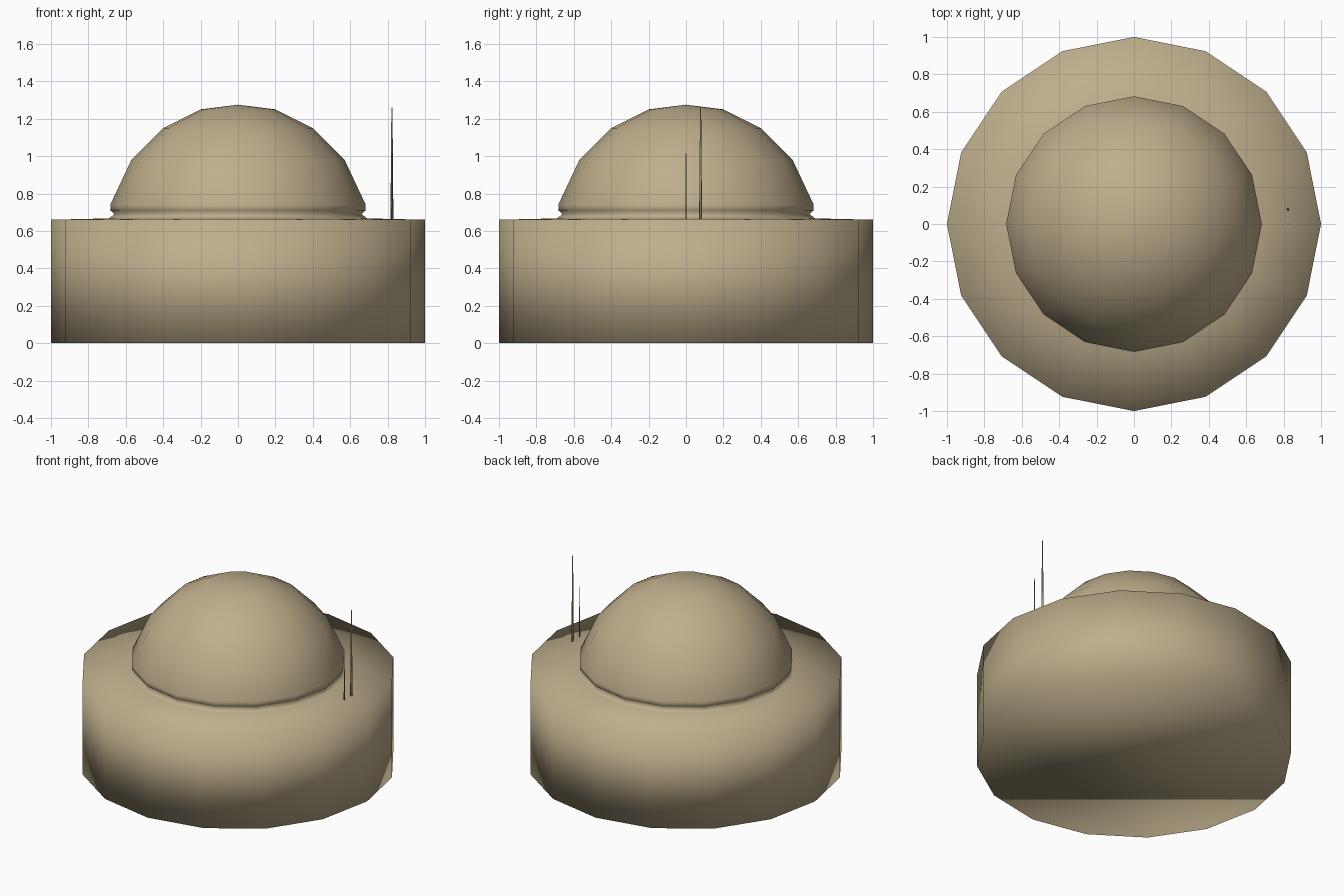
import bpy, bmesh, math

if "Cube" in bpy.data.objects:
    bpy.data.objects.remove(bpy.data.objects["Cube"])

SIDES = 16

tan = bpy.data.materials.new("tan")
tan.diffuse_color = (0.515, 0.423, 0.262, 1)
tan.use_nodes = True
tan.node_tree.nodes["Principled BSDF"].inputs["Base Color"].default_value = tan.diffuse_color


def lathe(name, profile, sides, cx=0.0, cy=0.0):
    """Revolve (radius, z) points from bottom to top; radius 0 makes a pole."""
    bm = bmesh.new()
    rings = []
    for r, z in profile:
        if r == 0:
            rings.append([bm.verts.new((cx, cy, z))])
        else:
            rings.append([bm.verts.new((cx + r * math.cos(2 * math.pi * i / sides),
                                        cy + r * math.sin(2 * math.pi * i / sides), z))
                          for i in range(sides)])
    bm.faces.new(rings[0][::-1])
    for a, b in zip(rings, rings[1:]):
        for i in range(sides):
            j = (i + 1) % sides
            if len(b) == 1:
                bm.faces.new((a[i], a[j], b[0]))
            else:
                bm.faces.new((a[i], a[j], b[j], b[i]))
    if len(rings[-1]) > 1:
        bm.faces.new(rings[-1])
    for f in bm.faces:
        f.smooth = True
    mesh = bpy.data.meshes.new(name)
    bm.to_mesh(mesh)
    bm.free()
    mesh.materials.append(tan)
    ob = bpy.data.objects.new(name, mesh)
    bpy.context.collection.objects.link(ob)
    return ob


# Drum base and dome in one smooth skin, with a narrow groove under the dome
lathe("domed_drum", [(1.0, 0.0), (1.0, 0.66), (0.69, 0.667), (0.66, 0.69),
                     (0.683, 0.71), (0.683, 0.74), (0.57, 0.98), (0.40, 1.15),
                     (0.20, 1.25), (0, 1.275)], SIDES)

# Two tapered antennas on the right side of the deck
lathe("tall_antenna", [(0.008, 0.655), (0.003, 1.26)], 8, 0.823, 0.078)
lathe("short_antenna", [(0.004, 0.655), (0.002, 1.015)], 8, 0.823, 0.0)
